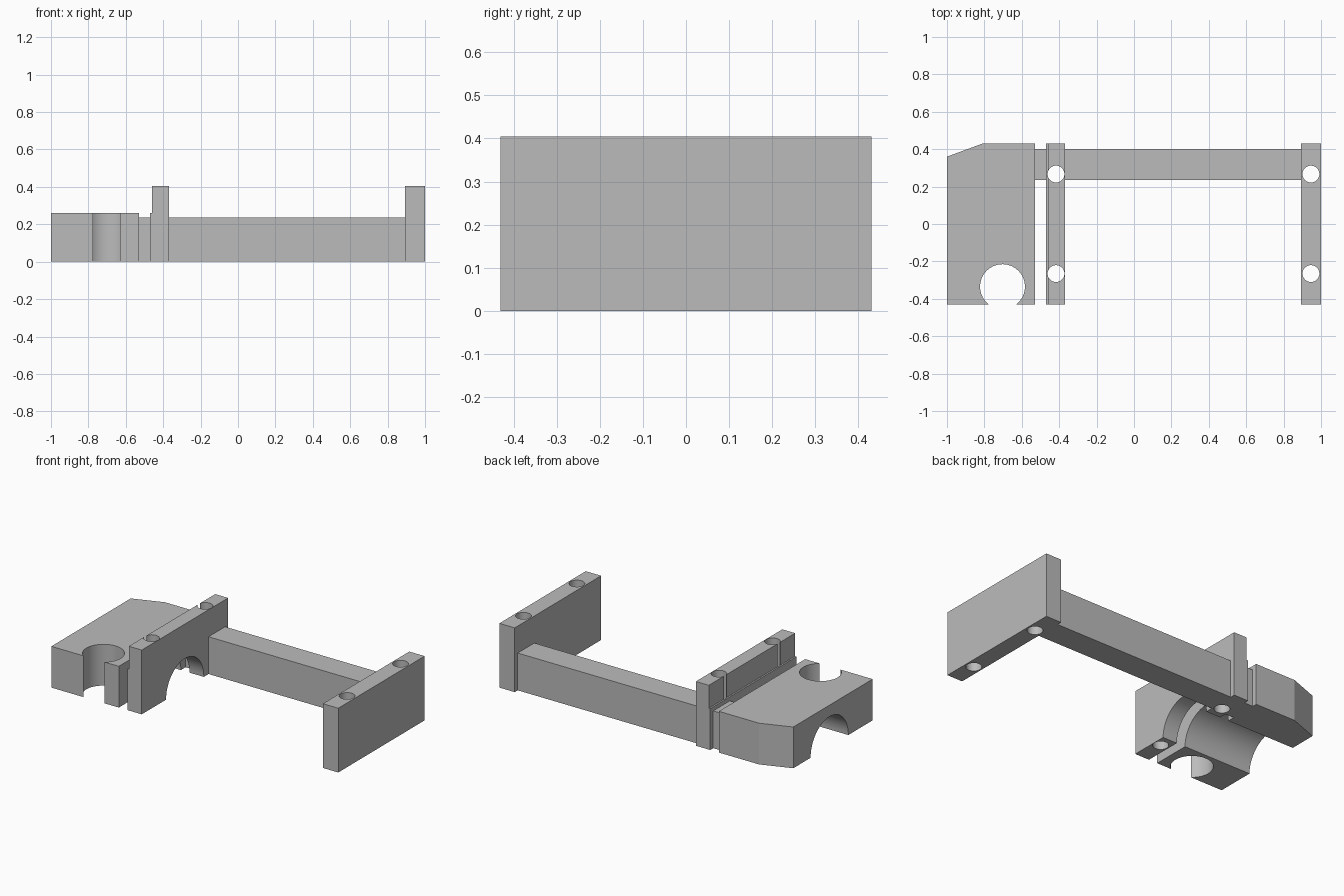
import bpy, bmesh, math
from mathutils import Matrix, Vector

if "Cube" in bpy.data.objects:
    bpy.data.objects.remove(bpy.data.objects["Cube"], do_unlink=True)

grey = bpy.data.materials.new("plain grey")
grey.use_nodes = True
grey.diffuse_color = (0.5, 0.5, 0.5, 1)
grey.node_tree.nodes["Principled BSDF"].inputs["Base Color"].default_value = (0.5, 0.5, 0.5, 1)


def add_object(name, bm):
    bmesh.ops.recalc_face_normals(bm, faces=bm.faces)
    mesh = bpy.data.meshes.new(name)
    bm.to_mesh(mesh)
    bm.free()
    mesh.materials.append(grey)
    obj = bpy.data.objects.new(name, mesh)
    bpy.context.collection.objects.link(obj)
    return obj


def extrude(name, points, direction):
    """Closed profile swept along a vector."""
    bm = bmesh.new()
    face = bm.faces.new([bm.verts.new(p) for p in points])
    swept = bmesh.ops.extrude_face_region(bm, geom=[face], use_keep_orig=True)
    moved = [g for g in swept["geom"] if isinstance(g, bmesh.types.BMVert)]
    bmesh.ops.translate(bm, verts=moved, vec=Vector(direction))
    return add_object(name, bm)


def box(name, x0, x1, y0, y1, z1):
    return extrude(name, [(x0, y0, 0), (x1, y0, 0), (x1, y1, 0), (x0, y1, 0)], (0, 0, z1))


def cylinder(name, center, radius, depth, axis="Z"):
    bm = bmesh.new()
    turn = Matrix.Rotation(math.pi / 2, 4, "Y") if axis == "X" else Matrix()
    bmesh.ops.create_cone(bm, cap_ends=True, segments=64, radius1=radius, radius2=radius,
                          depth=depth, matrix=Matrix.Translation(center) @ turn)
    obj = add_object(name, bm)
    obj.hide_render = True
    return obj


def cut(obj, cutters):
    """Subtract each cutter, then smooth only the round walls."""
    bpy.ops.object.select_all(action="DESELECT")
    bpy.context.view_layer.objects.active = obj
    obj.select_set(True)
    for cutter in cutters:
        mod = obj.modifiers.new("cut", "BOOLEAN")
        mod.operation = "DIFFERENCE"
        mod.solver = "EXACT"
        mod.object = cutter
        bpy.ops.object.modifier_apply(modifier=mod.name)
    bpy.ops.object.shade_smooth_by_angle(angle=math.radians(15))


FRONT, BACK = -0.43, 0.43

# Clamp block with one clipped corner
block = extrude("clamp_block", [(-1, FRONT, 0), (-0.53, FRONT, 0), (-0.53, BACK, 0),
                                (-0.81, BACK, 0), (-1, 0.36, 0)], (0, 0, 0.26))

# Inner plate with a low ledge beside the block
inner = extrude("inner_plate", [(-0.47, FRONT, 0), (-0.37, FRONT, 0), (-0.37, FRONT, 0.405),
                                (-0.46, FRONT, 0.405), (-0.46, FRONT, 0.26),
                                (-0.47, FRONT, 0.26)], (0, BACK - FRONT, 0))

# Outer plate and the beam that joins everything
outer = box("outer_plate", 0.893, 1, FRONT, BACK, 0.405)
box("beam", -0.37, 0.893, 0.235, 0.4, 0.235)
box("beam_link", -0.53, -0.47, 0.235, 0.4, 0.235)

# Half-round channel, vertical socket and bolt holes
channel = cylinder("channel_cutter", (-0.7, 0, 0), 0.188, 1, "X")
socket = cylinder("socket_cutter", (-0.703, -0.335, 0.15), 0.12, 1)
inner_holes = [cylinder("inner_hole_cutter", (-0.417, y, 0.2), 0.045, 1) for y in (-0.265, 0.267)]
outer_holes = [cylinder("outer_hole_cutter", (0.946, y, 0.2), 0.045, 1) for y in (-0.265, 0.267)]

cut(block, [channel, socket])
cut(inner, [channel] + inner_holes)
cut(outer, outer_holes)

for cutter in [channel, socket] + inner_holes + outer_holes:
    bpy.data.objects.remove(cutter, do_unlink=True)
